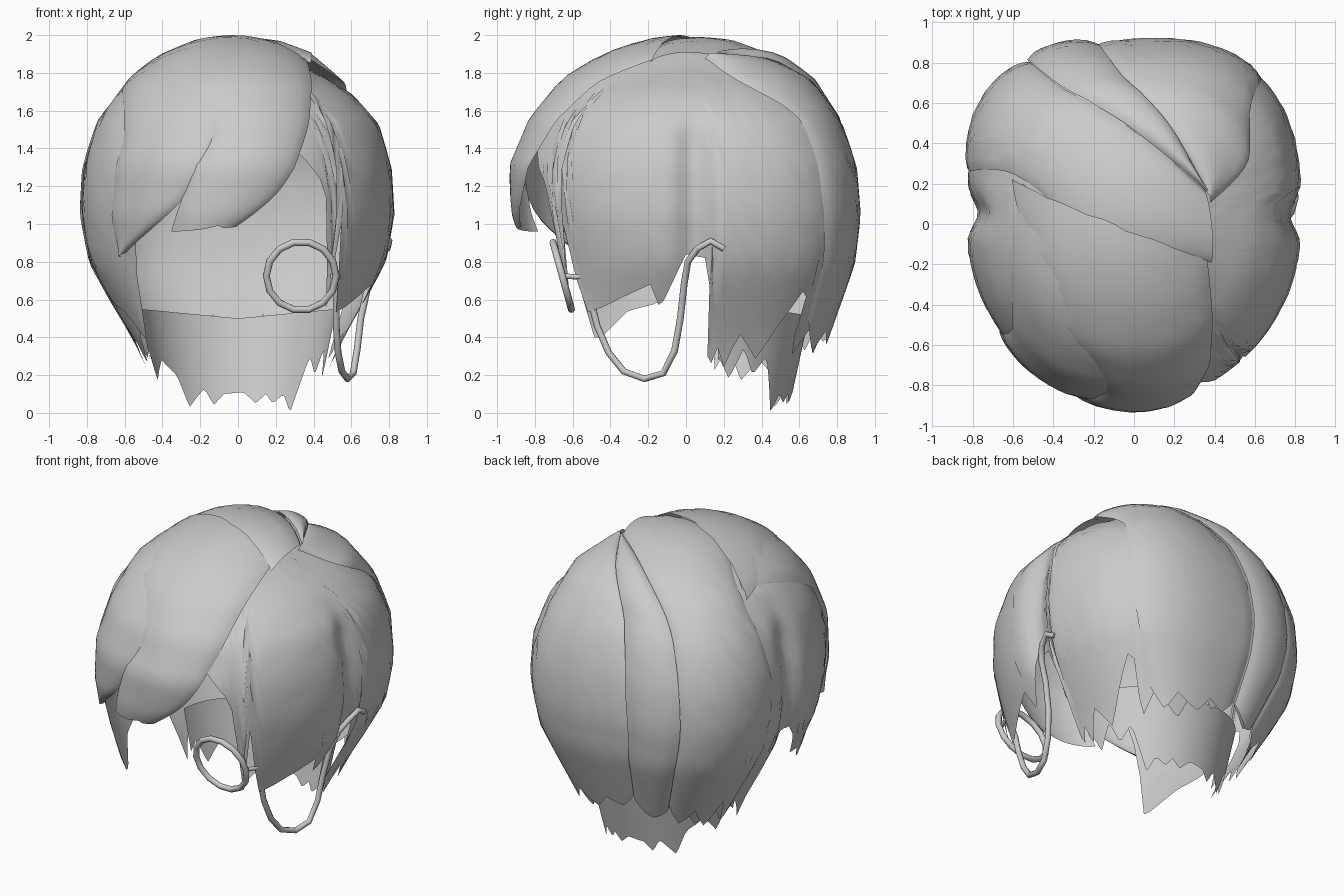
import bpy, bmesh, math
from mathutils import Vector
from mathutils.bvhtree import BVHTree

if "Cube" in bpy.data.objects:
    bpy.data.objects.remove(bpy.data.objects["Cube"])

grey = bpy.data.materials.new("ash_grey")
grey.diffuse_color = (0.6, 0.6, 0.6, 1)
grey.use_nodes = True
grey.node_tree.nodes["Principled BSDF"].inputs["Base Color"].default_value = grey.diffuse_color

# Head-shaped profile, crown to nape: height, side, front and back radius
PROFILE = [(1.96, 0, 0, 0), (1.935, .2, .2, .24), (1.86, .4, .42, .48), (1.74, .6, .62, .65),
           (1.54, .75, .79, .79), (1.3, .82, .89, .87), (1.05, .835, .88, .89), (.8, .79, .82, .86),
           (.6, .68, .85, .79), (.4, .56, .97, .72), (.2, .47, 1.0, .65), (0, .4, 1.0, .6)]


def lerp_table(table, x):
    for a, b in zip(table, table[1:]):
        if x <= b[0]:
            f = max(0, (x - a[0]) / (b[0] - a[0]))
            return a[1] + (b[1] - a[1]) * f
    return table[-1][1]


def t_of(z):
    return lerp_table([(-p[0], i) for i, p in enumerate(PROFILE)], -z)


def surf_t(az, t):
    i = min(int(t), len(PROFILE) - 2)
    f = t - i
    z, rx, rf, rb = (a + (b - a) * f for a, b in zip(PROFILE[i], PROFILE[i + 1]))
    c, s = math.cos(math.radians(az)), math.sin(math.radians(az))
    # Round in front, squarer behind
    n = 2.1 + .8 * min(1, t / 5) if s > 0 else 2
    ry = rb if s > 0 else rf
    r = 0 if rx < 1e-6 else (abs(c / rx) ** n + abs(s / ry) ** n) ** (-1 / n)
    # Grooves above the ears
    dist = min(abs(az - 3), abs(az - 176))
    r *= 1 - .07 * math.exp(-(dist / 6) ** 2) * min(1, max(0, t - 3.5))
    return Vector((c * r, s * r, z))


def surf(az, z):
    return surf_t(az, t_of(z))


def finish(name, verts, faces, angle=45):
    me = bpy.data.meshes.new(name)
    me.from_pydata(verts, [], faces)
    bm = bmesh.new()
    bm.from_mesh(me)
    bmesh.ops.remove_doubles(bm, verts=bm.verts, dist=.0005)
    bm.normal_update()
    if sum(f.normal.dot(f.calc_center_median() - Vector((0, 0, .95))) for f in bm.faces) < 0:
        bmesh.ops.reverse_faces(bm, faces=bm.faces)
    bm.to_mesh(me)
    bm.free()
    ob = bpy.data.objects.new(name, me)
    bpy.context.collection.objects.link(ob)
    me.materials.append(grey)
    bpy.ops.object.select_all(action='DESELECT')
    ob.select_set(True)
    bpy.context.view_layer.objects.active = ob
    bpy.ops.object.shade_smooth_by_angle(angle=math.radians(angle))
    return ob


def grid_faces(rows, cols):
    return [(r * cols + c, r * cols + c + 1, (r + 1) * cols + c + 1, (r + 1) * cols + c)
            for r in range(rows - 1) for c in range(cols - 1)]


# Uncut head form, used only to lay the locks on
N, R = 72, 34
form = [surf_t(-101.3 + 360 * c / (N - 1), .01 + 10.99 * r / (R - 1)) for r in range(R) for c in range(N)]
bvh = BVHTree.FromPolygons(form, grid_faces(R, N))


def front(x, z):
    hit = bvh.ray_cast(Vector((x, -3, z)), Vector((0, 1, 0)))[0]
    return hit if hit and hit.y < 0 else bvh.find_nearest(Vector((x, -.5, z)))[0]


def top(x, y):
    hit = bvh.ray_cast(Vector((x, y, 4)), Vector((0, 0, -1)))[0]
    return hit or bvh.find_nearest(Vector((x, y, 1.2)))[0]


def along(pts, f):
    # Smooth curve through the points
    f *= len(pts) - 1
    i = min(int(f), len(pts) - 2)
    f -= i
    p0, p1, p2, p3 = (pts[min(max(i + k, 0), len(pts) - 1)] for k in (-1, 0, 1, 2))
    return .5 * (2 * p1 + (p2 - p0) * f + (2 * p0 - 5 * p1 + 4 * p2 - p3) * f * f
                 + (3 * p1 - p0 - 3 * p2 + p3) * f ** 3)


def lock(name, left, right, bulge=.04, edge=.005, rows=18, cols=9, hem=((0, 1), (1, 1))):
    # Strip laid on the head form between two edge curves, swollen in the middle;
    # hem gives how far down each part of its width reaches
    verts = []
    for r in range(rows):
        for c in range(cols):
            u = c / (cols - 1)
            f = r / (rows - 1) * lerp_table(hem, u)
            q = bvh.find_nearest(along(left, f).lerp(along(right, f), u))[0]
            out = Vector((q.x, q.y, (q.z - 1.05) * .9)).normalized()
            verts.append(q + out * (edge + bulge * math.sin(math.pi * u) ** .6))
    return finish(name, verts, grid_faces(rows, cols))


# Main hair shell: lower hem by direction (degrees, height)
HEM = [(-90, 1.5), (-69, 1.4), (-58, 1.2), (-50, 1.0), (-47, .78), (-52, .5), (-46, .53), (-38, .56),
       (-15, .68), (-12, .55), (-6, .68), (0, .84), (8, .82), (11, .6), (13, .2), (18, .36),
       (22, .22), (27, .42), (38, .28), (49, .7), (54, .28), (60, .45), (72, .3), (80, .52),
       (90, .42), (100, .52), (112, .4), (122, .48), (130, .28), (138, .45), (146, .25),
       (154, .4), (163, .22), (168, .6), (172, .82), (180, .84), (187, .68), (193, .58),
       (207, .54), (222, .4), (226, .4), (228, .85), (232, 1.1), (245, 1.4), (270, 1.5)]
HEM = [h for h in HEM if h[0] != -47]
COLS, ROWS = 145, 22
shell = []
for r in range(ROWS):
    for c in range(COLS):
        az = -90 + 360 * c / (COLS - 1)
        p = surf_t(az, t_of(lerp_table(sorted(HEM), az)) * r / (ROWS - 1))
        # Right of the parting the hair lies lower
        p.z -= .05 * min(1, max(0, (p.x - .2) / .15)) * min(1, max(0, (p.z - 1.5) / .25))
        shell.append(p)
finish("hair_shell", shell, grid_faces(ROWS, COLS))

# Swept fringe: broad lock over a narrower side lock
lock("fringe_side",
     [top(-.55, .2)] + [front(*p) for p in [(-.6, 1.55), (-.65, 1.25), (-.66, 1.0), (-.62, .83)]],
     [top(-.15, -.06)] + [front(*p) for p in [(.0, 1.65), (-.12, 1.4), (-.3, 1.12), (-.59, .85)]],
     .03, .004, 24, 15)
lock("fringe_main",
     [top(-.6, .22)] + [front(*p) for p in [(-.36, 1.72), (-.15, 1.5), (-.26, 1.23), (-.35, .96)]],
     [top(.36, -.18)] + [front(*p) for p in [(.385, 1.7), (.35, 1.45), (.22, 1.18), (-.01, .985)]],
     .04, .008, 26, 21, ((0, 1), (.5, .985), (.7, .96), (.8, .99), (1, 1)))

# Broad locks from the parting down the back
part = top(.35, .16)
seams = [
    [top(.37, .1), top(.56, .3), surf(46, 1.55), surf(49, 1.1), surf(53, .7), surf(58, .35)],
    [part, top(.16, .5), surf(96, 1.6), surf(102, 1.1), surf(102, .75), surf(101, .45)],
    [part, top(-.06, .5), surf(119, 1.6), surf(123, 1.1), surf(120, .7), surf(116, .38)],
    [top(.38, -.19), top(-.2, -.05), top(-.58, .24), surf(162, 1.25), surf(158, .75), surf(150, .3)]]
lock("back_lock_right", seams[0], seams[1], .035, .004, 26, 21,
     ((0, .9), (.15, 1), (.3, .93), (.5, 1), (.65, .94), (.85, 1), (1, .94)))
lock("back_lock_middle", seams[1], seams[2], .028, .018, 26, 9, ((0, .95), (.6, 1), (1, .95)))
lock("back_lock_left", seams[2], seams[3], .035, .006, 26, 21,
     ((0, .93), (.2, 1), (.35, .92), (.55, 1), (.7, .9), (.85, 1), (1, .92)))

# Ragged nape layer: hem by direction
NAPE = [(0, .3), (8, .18), (18, .34), (26, .2), (36, .3), (48, .0), (56, .1), (64, .05), (70, .1),
        (77, .05), (86, .11), (100, .1), (108, .04), (114, .13), (128, .03), (136, .2), (150, .28),
        (163, .17), (172, .33), (180, .28)]
nape = []
for r in range(8):
    for c in range(73):
        az = c * 2.5
        z0 = .5 + .05 * abs(math.cos(math.radians(az)))
        z = z0 + (lerp_table(NAPE, az) - z0) * r / 7
        w = max(0, z) / .55
        nape.append(Vector(((.41 + .11 * w) * math.cos(math.radians(az)),
                            .17 + (.37 + .12 * w) * math.sin(math.radians(az)), z)))
finish("nape_layer", nape, grid_faces(8, 73))


def tube(name, pts, radius, closed=False):
    cu = bpy.data.curves.new(name, 'CURVE')
    cu.dimensions = '3D'
    cu.bevel_depth = radius
    cu.bevel_resolution = 2
    cu.use_fill_caps = True
    sp = cu.splines.new('POLY')
    sp.points.add(len(pts) - 1)
    for p, q in zip(sp.points, pts):
        p.co = (*q, 1)
    sp.use_cyclic_u = closed
    sp.use_smooth = True
    cu.materials.append(grey)
    bpy.context.collection.objects.link(bpy.data.objects.new(name, cu))


# Eyeglass ring, pin and hanging cord
ring = []
for k in range(14):
    a = 2 * math.pi * k / 14
    ring.append((.335 + .185 * math.cos(a), -.655 - .05 * math.sin(a), .725 + .182 * math.sin(a)))
tube("eyeglass_ring", ring, .019, True)
tube("eyeglass_pin", [(.5, -.65, .725), (.53, -.58, .72), (.54, -.52, .73)], .014)
tube("eyeglass_cord", [(.53, -.55, .72), (.52, -.5, .58), (.52, -.47, .46), (.53, -.41, .32),
                       (.55, -.33, .22), (.58, -.22, .18), (.61, -.12, .21), (.63, -.06, .33),
                       (.65, -.03, .5), (.69, -.01, .68), (.74, .01, .8), (.78, .06, .87),
                       (.8, .13, .91), (.79, .2, .87)], .018)
